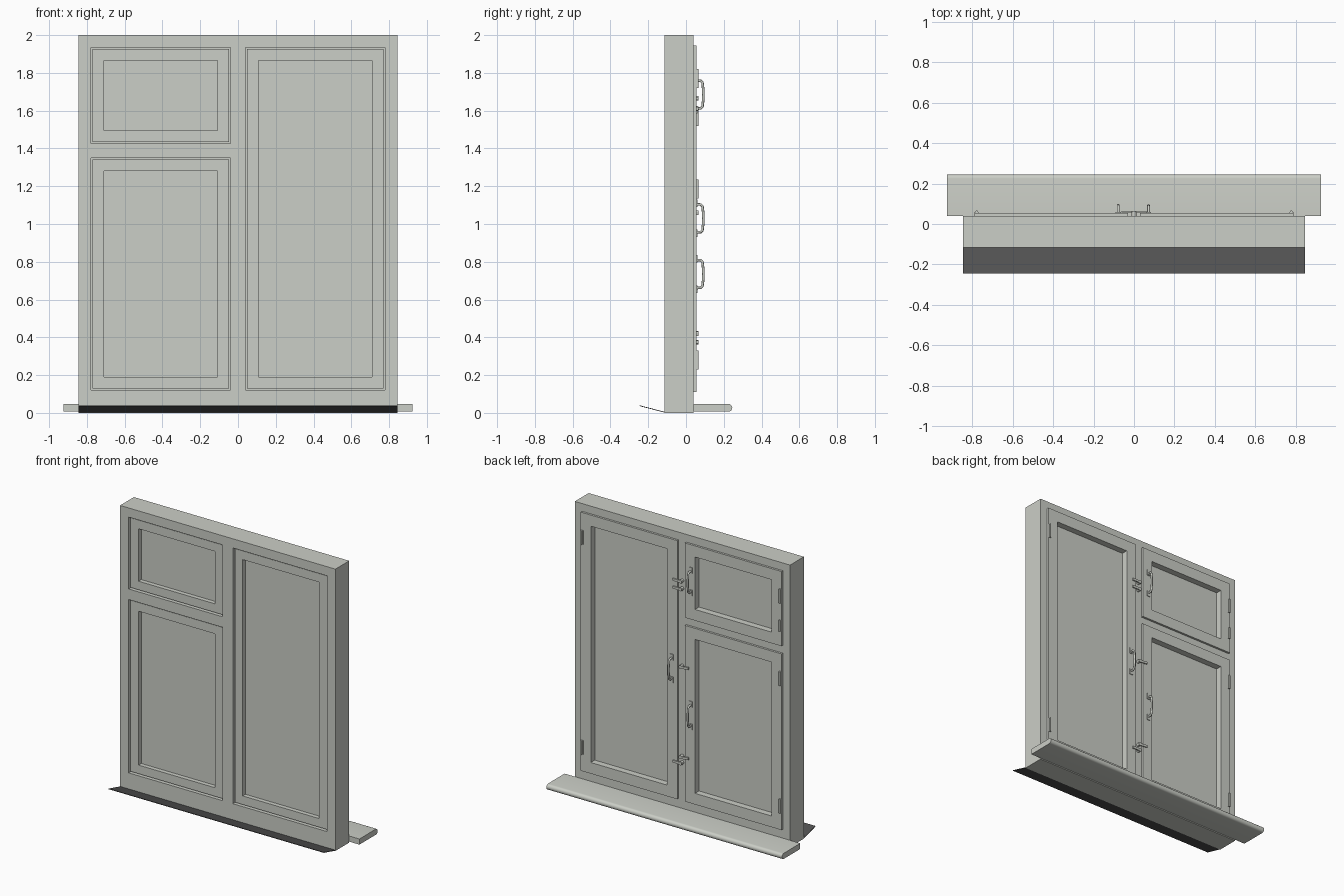
import bpy, bmesh, math
from mathutils import Matrix

if "Cube" in bpy.data.objects:
    bpy.data.objects.remove(bpy.data.objects["Cube"])


def material(name, rgb):
    m = bpy.data.materials.new(name)
    m.diffuse_color = (*rgb, 1)
    m.use_nodes = True
    m.node_tree.nodes["Principled BSDF"].inputs["Base Color"].default_value = m.diffuse_color
    return m


PAINT = material("pale grey paint", (0.60, 0.62, 0.57))
METAL = material("dark sheet metal", (0.085, 0.085, 0.085))


def add_object(name, bm, mat=PAINT, smooth=False):
    bmesh.ops.recalc_face_normals(bm, faces=bm.faces[:])
    me = bpy.data.meshes.new(name)
    bm.to_mesh(me)
    bm.free()
    me.materials.append(mat)
    ob = bpy.data.objects.new(name, me)
    bpy.context.collection.objects.link(ob)
    if smooth:
        bpy.ops.object.select_all(action='DESELECT')
        ob.select_set(True)
        bpy.context.view_layer.objects.active = ob
        bpy.ops.object.shade_smooth_by_angle(angle=math.radians(40))
    return ob


def add_box(bm, x0, x1, y0, y1, z0, z1, rot=0):
    m = (Matrix.Translation(((x0 + x1) / 2, (y0 + y1) / 2, (z0 + z1) / 2))
         @ Matrix.Rotation(rot, 4, 'Y')
         @ Matrix.Diagonal((x1 - x0, y1 - y0, z1 - z0, 1)))
    bmesh.ops.create_cube(bm, size=1, matrix=m)


def add_cylinder(bm, centre, radius, length, axis='Z', sides=16):
    turn = Matrix.Rotation(math.pi / 2, 4, 'X') if axis == 'Y' else Matrix()
    bmesh.ops.create_cone(bm, cap_ends=True, segments=sides, radius1=radius, radius2=radius,
                          depth=length, matrix=Matrix.Translation(centre) @ turn)


def add_panel(bm, xs, zs, y0, y1, holes):
    """Slab split into cells, some of them left open, with walls around the holes."""
    nx, nz = len(xs) - 1, len(zs) - 1
    solid = lambda i, k: 0 <= i < nx and 0 <= k < nz and (i, k) not in holes
    quad = lambda *pts: bm.faces.new([bm.verts.new(p) for p in pts])
    for i in range(nx):
        for k in range(nz):
            if not solid(i, k):
                continue
            a, b, c, d = xs[i], xs[i + 1], zs[k], zs[k + 1]
            for y in (y0, y1):
                quad((a, y, c), (b, y, c), (b, y, d), (a, y, d))
            for di, x in ((-1, a), (1, b)):
                if not solid(i + di, k):
                    quad((x, y0, c), (x, y1, c), (x, y1, d), (x, y0, d))
            for dk, z in ((-1, c), (1, d)):
                if not solid(i, k + dk):
                    quad((a, y0, z), (b, y0, z), (b, y1, z), (a, y1, z))
    bmesh.ops.remove_doubles(bm, verts=bm.verts[:], dist=1e-5)


def add_extrusion(bm, profile, half):
    """Extrude a (y, z) outline along x."""
    f = bm.faces.new([bm.verts.new((-half, y, z)) for y, z in profile])
    r = bmesh.ops.extrude_face_region(bm, geom=[f])
    for v in r["geom"]:
        if isinstance(v, bmesh.types.BMVert):
            v.co.x = half


# Outer frame with three openings
bm = bmesh.new()
add_panel(bm, [-.845, -.778, -.04, .04, .778, .845], [0, .12, 1.35, 1.425, 1.935, 2.0],
          -.115, .04, {(1, 1), (1, 3), (3, 1), (3, 2), (3, 3)})
add_object("window_frame", bm)

# Sashes: body in the opening, overlapping lip on the inside, glazing
SASHES = {"upper_left": (-.778, -.04, 1.425, 1.935),
          "lower_left": (-.778, -.04, .12, 1.35),
          "right": (.04, .778, .12, 1.935)}
for name, (x0, x1, z0, z1) in SASHES.items():
    hx0, hx1, hz0, hz1 = x0 + .069, x1 - .069, z0 + .069, z1 - .069
    for part, g, ya, yb in (("sash", -.008, -.103, .04), ("sash_lip", .01, .04, .055)):
        bm = bmesh.new()
        add_panel(bm, [x0 - g, hx0, hx1, x1 + g], [z0 - g, hz0, hz1, z1 + g], ya, yb, {(1, 1)})
        add_object(f"{name}_{part}", bm)
    bm = bmesh.new()
    add_box(bm, hx0, hx1, -.072, .01, hz0, hz1)
    add_object(f"{name}_glazing", bm)

# Inner sill board with a rounded nose
bm = bmesh.new()
nose = [(.225 + .02 * math.cos(t), .027 + .02 * math.sin(t))
        for t in [math.radians(-90 + 180 * i / 10) for i in range(11)]]
add_extrusion(bm, [(.04, .007)] + nose + [(.04, .047)], .925)
add_object("inner_sill", bm, smooth=True)

# Outer drip sheet, tilted up at its free edge
bm = bmesh.new()
add_extrusion(bm, [(-.115, .002), (-.245, .036), (-.245, .04), (-.115, .006)], .845)
add_object("drip_sheet", bm, METAL)

# Pull handles: swept bar between two mounting plates
for name, x, z in (("upper_left", -.078, 1.685), ("lower_left", -.078, .735), ("right", .072, 1.03)):
    cu = bpy.data.curves.new(f"{name}_handle", 'CURVE')
    cu.dimensions = '3D'
    cu.bevel_depth = .007
    cu.bevel_resolution = 2
    cu.use_fill_caps = True
    path = [(.055, -.074), (.078, -.073), (.087, -.064), (.091, -.03), (.092, 0),
            (.091, .03), (.087, .064), (.078, .073), (.055, .074)]
    sp = cu.splines.new('POLY')
    sp.points.add(len(path) - 1)
    for p, (y, dz) in zip(sp.points, path):
        p.co = (x, y, z + dz, 1)
    cu.materials.append(PAINT)
    ob = bpy.data.objects.new(f"{name}_handle", cu)
    bpy.context.collection.objects.link(ob)
    bpy.ops.object.select_all(action='DESELECT')
    ob.select_set(True)
    bpy.context.view_layer.objects.active = ob
    bpy.ops.object.convert(target='MESH')
    bpy.ops.object.shade_smooth_by_angle(angle=math.radians(50))
    bm = bmesh.new()
    for s in (-1, 1):
        add_box(bm, x - .013, x + .013, .054, .06, z + s * .08 - .02, z + s * .08 + .02)
    add_object(f"{name}_handle_plates", bm)

# Hinges: leaf and pin on the outer edge of each sash
for i, (x, z, h) in enumerate([(.778, 1.77, .1), (.778, .28, .1), (-.778, 1.77, .1),
                               (-.778, 1.56, .08), (-.778, 1.185, .1), (-.778, .28, .1)]):
    bm = bmesh.new()
    add_box(bm, x - .01, x + .01, .05, .059, z - h / 2, z + h / 2)
    add_cylinder(bm, (x, .061, z), .006, h)
    add_object(f"hinge_{i + 1}", bm, smooth=True)

# Turn latches on the centre post: pivot and lever (side: which sash it holds)
for i, (side, z) in enumerate([(1, 1.665), (1, 1.61), (-1, 1.06), (-1, .42), (1, .375)]):
    bm = bmesh.new()
    add_cylinder(bm, (0, .052, z), .012, .026, 'Y')
    xa, xb = sorted((-.012 * side, .062 * side))
    add_box(bm, xa, xb, .056, .065, z - .008, z + .008, .12 if side < 0 else 0)
    add_object(f"latch_{i + 1}", bm, smooth=True)
